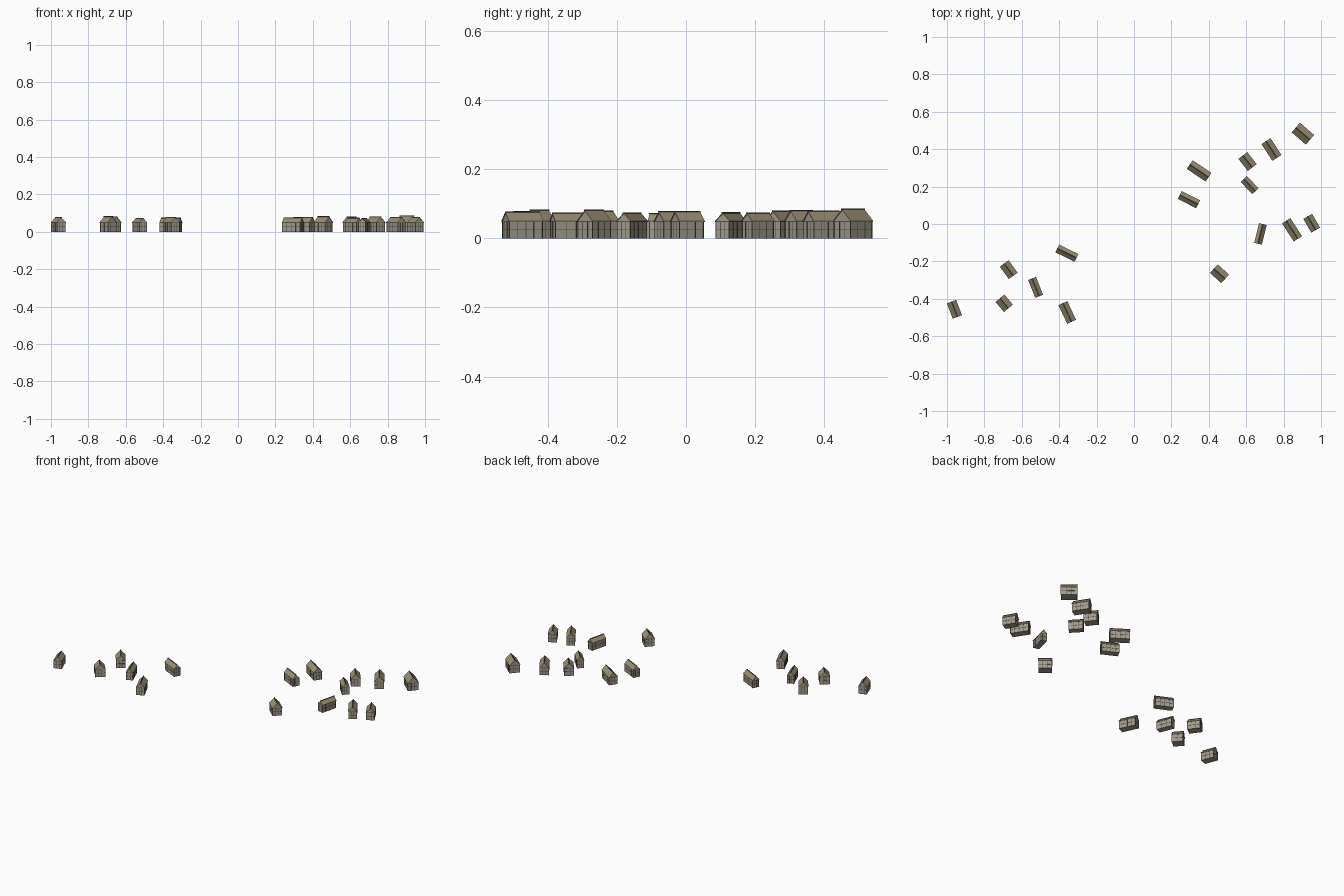
import bpy, bmesh, math
from mathutils import Matrix, Vector

if "Cube" in bpy.data.objects:
    bpy.data.objects.remove(bpy.data.objects["Cube"])


def material(name, rgb):
    m = bpy.data.materials.new(name)
    m.diffuse_color = (*rgb, 1)
    m.use_nodes = True
    m.node_tree.nodes["Principled BSDF"].inputs["Base Color"].default_value = m.diffuse_color
    return m


WALL = material("plaster", (0.36, 0.33, 0.27))
ROOF = material("thatch", (0.33, 0.28, 0.18))
WOOD = material("timber", (0.10, 0.085, 0.065))

EAVE = 0.05   # wall height
OVER = 0.0025  # roof overhang
T = 0.0015    # timber thickness


def box(bm, x, y, z, sx, sy, sz):
    bmesh.ops.create_cube(bm, size=1, matrix=Matrix.Translation((x, y, z)) @ Matrix.Diagonal((sx, sy, sz, 1)))


def prism(bm, profile, length):
    # extrude a (y, z) profile along x, centred
    vs = [bm.verts.new((-length / 2, y, z)) for y, z in profile]
    f = bm.faces.new(vs)
    ext = bmesh.ops.extrude_face_region(bm, geom=[f])["geom"]
    bmesh.ops.translate(bm, vec=(length, 0, 0), verts=[v for v in ext if isinstance(v, bmesh.types.BMVert)])


def finish(bm, name, mat, place):
    bmesh.ops.recalc_face_normals(bm, faces=bm.faces)
    me = bpy.data.meshes.new(name)
    bm.to_mesh(me)
    bm.free()
    me.materials.append(mat)
    ob = bpy.data.objects.new(name, me)
    ob.matrix_world = place
    bpy.context.collection.objects.link(ob)


def house(i, x, y, angle, length, width):
    place = Matrix.Translation((x, y, 0)) @ Matrix.Rotation(math.radians(angle), 4, 'Z')
    L, w = length - 2 * OVER, width / 2 - OVER
    ridge = EAVE + w

    # walls with gables
    bm = bmesh.new()
    prism(bm, [(-w, 0), (w, 0), (w, EAVE), (0, ridge), (-w, EAVE)], L)
    finish(bm, f"house_{i}_walls", WALL, place)

    # roof slopes
    bm = bmesh.new()
    e, th = w + OVER, 0.003
    prism(bm, [(-e, EAVE - OVER), (0, ridge), (e, EAVE - OVER),
               (e, EAVE - OVER + th), (0, ridge + th), (-e, EAVE - OVER + th)], length)
    finish(bm, f"house_{i}_roof", ROOF, place)

    # timber frame: posts, rails and ridge cap
    bm = bmesh.new()
    bays = max(2, round(L / 0.028))
    for s in (-1, 1):
        for k in range(bays + 1):
            box(bm, -L / 2 + L * k / bays, s * w, EAVE / 2, 0.0025, T, EAVE)
        for k in (-1, -0.33, 0.33, 1):
            box(bm, s * L / 2, k * w, EAVE / 2, T, 0.0025, EAVE)
        for z in (0.026, EAVE - 0.0015):
            box(bm, 0, s * w, z, L, T, 0.002)
            box(bm, s * L / 2, 0, z, T, 2 * w, 0.002)
    box(bm, 0, 0, ridge + 0.003, length + 0.001, 0.004, 0.003)
    finish(bm, f"house_{i}_timber", WOOD, place)


# x, y, ridge angle, length, width
HOUSES = [
    (0.903, 0.483, -41, 0.100, 0.068), (0.735, 0.398, -57, 0.107, 0.058),
    (0.607, 0.334, -52, 0.082, 0.060), (0.618, 0.208, -47, 0.090, 0.046),
    (0.348, 0.284, -34, 0.121, 0.056), (0.294, 0.130, -27, 0.110, 0.047),
    (0.950, 0.004, -60, 0.085, 0.054), (0.845, -0.031, -57, 0.115, 0.053),
    (0.676, -0.053, 76, 0.108, 0.042), (0.457, -0.266, -42, 0.082, 0.062),
    (-0.359, -0.156, -26, 0.115, 0.046), (-0.670, -0.244, -54, 0.082, 0.058),
    (-0.694, -0.424, 37, 0.064, 0.064), (-0.526, -0.339, -68, 0.103, 0.045),
    (-0.357, -0.473, -65, 0.110, 0.052), (-0.960, -0.456, -69, 0.088, 0.053),
]
HOUSES[12] = (-0.694, -0.424, -50, 0.070, 0.062)
for i, h in enumerate(HOUSES, 1):
    house(i, *h)
